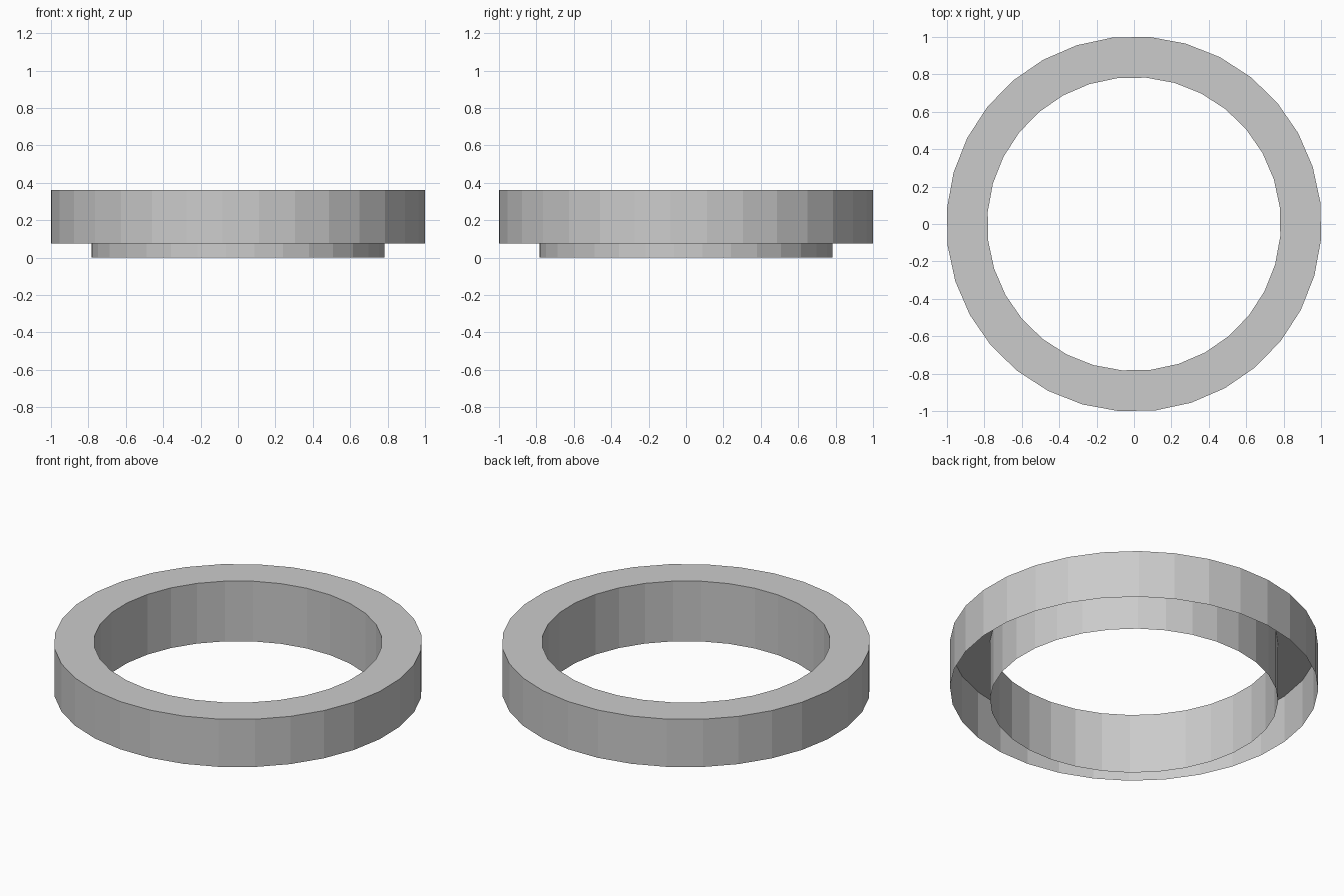
import bpy
import bmesh
from math import radians
from mathutils import Matrix

if "Cube" in bpy.data.objects:
    bpy.data.objects.remove(bpy.data.objects["Cube"])

SIDES = 32
TURN = radians(6.5)  # slight rotation of the facets

# Cross-section (radius, height): outer skirt, flat top, longer inner sleeve; open underneath
PROFILE = [(1.0034, 0.075), (1.0034, 0.362), (0.785, 0.362), (0.785, 0.0)]

# Ring: revolve the cross-section
bm = bmesh.new()
verts = [bm.verts.new((r, 0, z)) for r, z in PROFILE]
edges = [bm.edges.new(pair) for pair in zip(verts, verts[1:])]
bmesh.ops.spin(bm, geom=verts + edges, cent=(0, 0, 0), axis=(0, 0, 1),
               angle=radians(360), steps=SIDES, use_merge=True)
bmesh.ops.remove_doubles(bm, verts=bm.verts, dist=1e-4)
bmesh.ops.rotate(bm, verts=bm.verts, cent=(0, 0, 0), matrix=Matrix.Rotation(TURN, 3, 'Z'))

# Make the flat top face up, so the walls face out of the band
bm.normal_update()
top = next(f for f in bm.faces if abs(f.normal.z) > 0.9)
if top.normal.z < 0:
    bmesh.ops.reverse_faces(bm, faces=bm.faces)

mesh = bpy.data.meshes.new("ring_band")
bm.to_mesh(mesh)
bm.free()
bpy.context.collection.objects.link(bpy.data.objects.new("ring_band", mesh))
